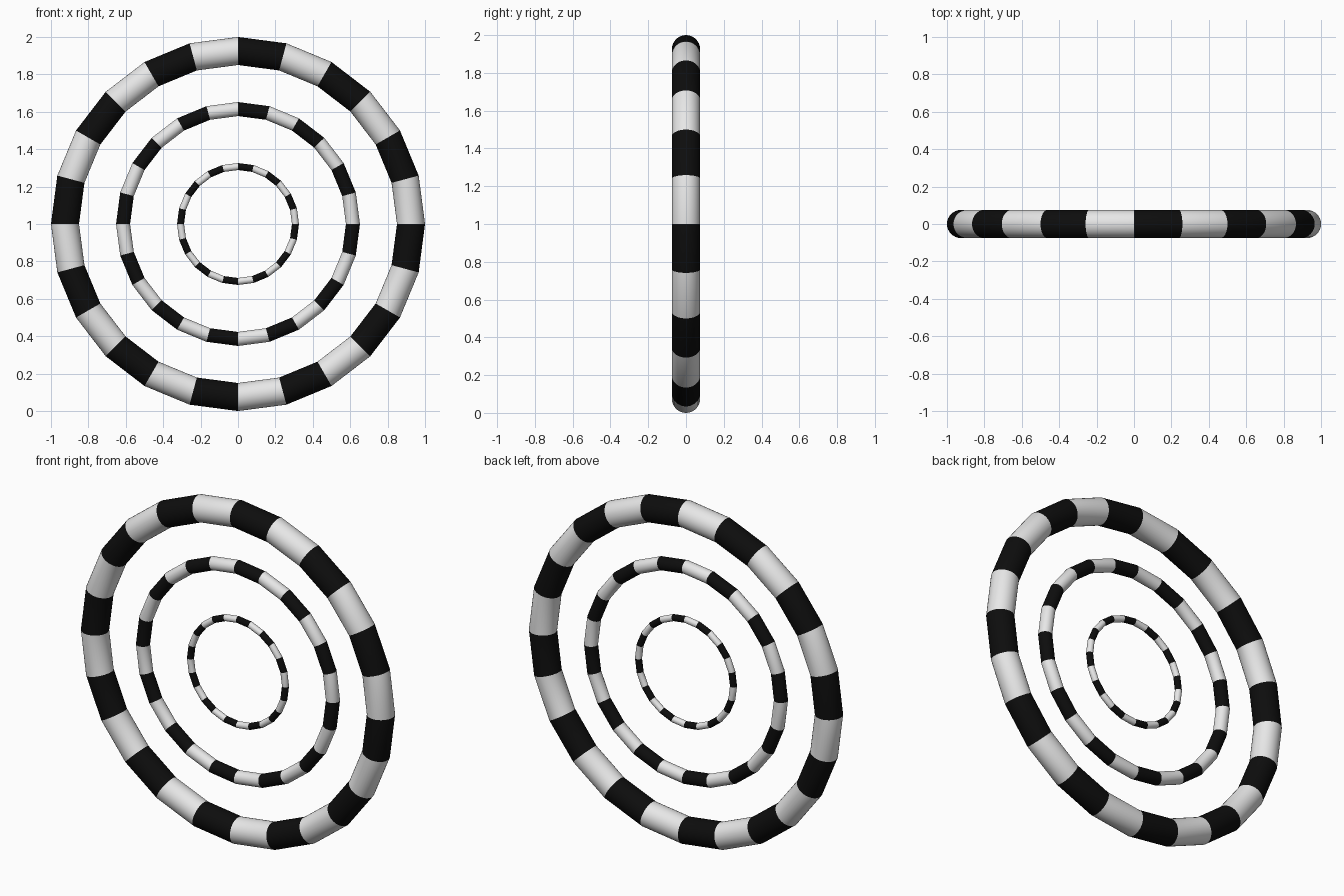
import bpy
import math

cube = bpy.data.objects.get("Cube")
if cube:
    bpy.data.objects.remove(cube, do_unlink=True)

SEGMENTS = 24   # straight bands round each ring
SIDES = 32      # sides of the round tube


def make_material(name, value):
    mat = bpy.data.materials.new(name)
    mat.use_nodes = True
    colour = (value, value, value, 1)
    mat.diffuse_color = colour
    mat.node_tree.nodes["Principled BSDF"].inputs["Base Color"].default_value = colour
    return mat


white = make_material("white", 0.8)
black = make_material("black", 0.004)


def striped_ring(name, outer, inner):
    """Upright torus with alternating white and black bands."""
    bpy.ops.mesh.primitive_torus_add(
        major_segments=SEGMENTS, minor_segments=SIDES,
        major_radius=(outer + inner) / 2, minor_radius=(outer - inner) / 2,
        location=(0, 0, 1), rotation=(math.pi / 2, 0, 0))
    ring = bpy.context.object
    ring.name = name
    ring.data.materials.append(white)
    ring.data.materials.append(black)
    # Stripe by the angle of each face around the ring
    for face in ring.data.polygons:
        turn = math.atan2(face.center.y, face.center.x) / math.tau
        face.material_index = math.floor(turn * SEGMENTS) % 2
    bpy.ops.object.transform_apply(location=False, rotation=True, scale=False)
    bpy.ops.object.shade_smooth_by_angle(angle=math.radians(30))


striped_ring("outer_ring", 1.0, 0.85)
striped_ring("middle_ring", 0.652, 0.577)
striped_ring("inner_ring", 0.326, 0.2885)
